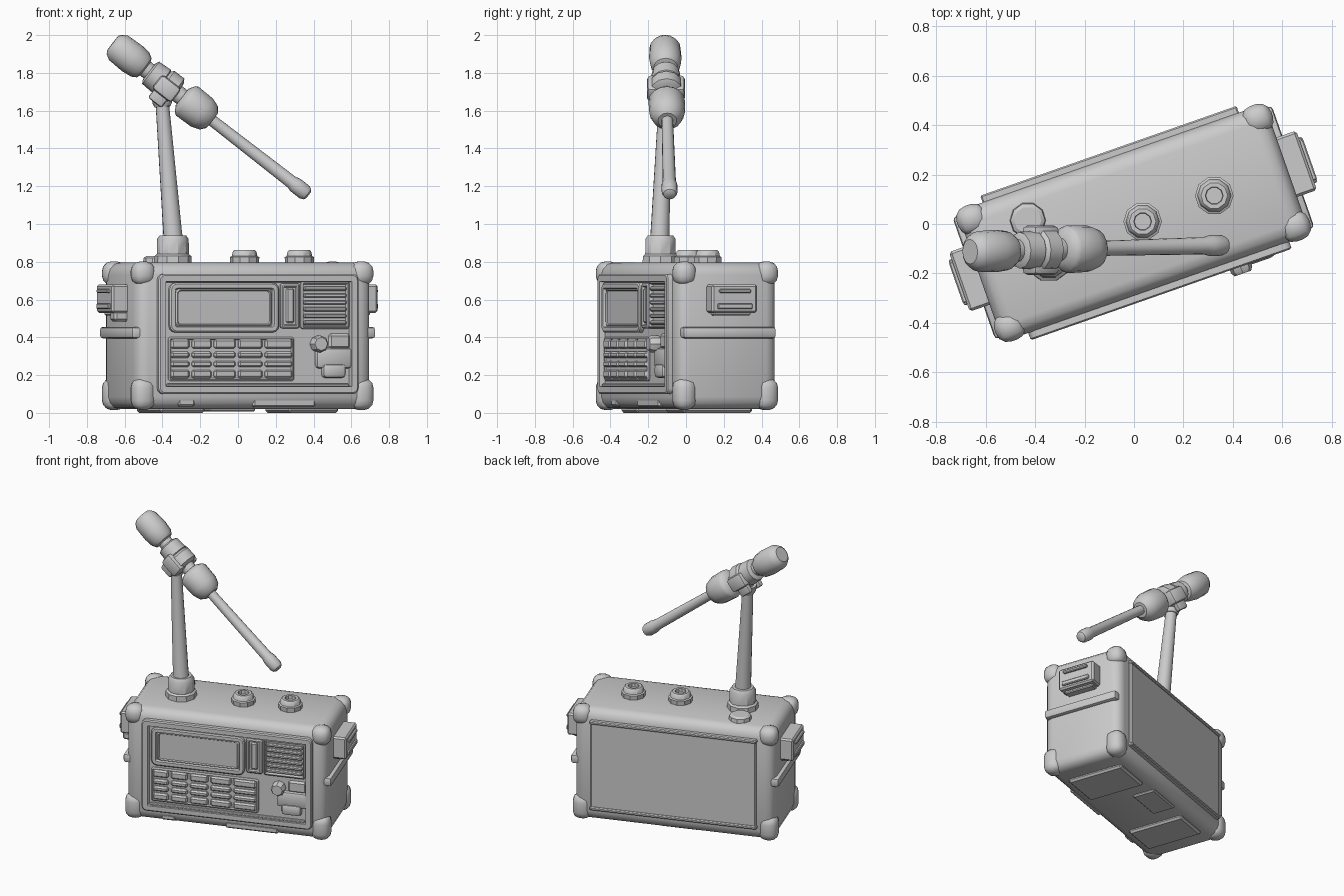
import bpy, bmesh, math
from mathutils import Matrix, Vector

TURN = Matrix.Rotation(math.radians(19.3), 4, 'Z')   # the case stands turned on the ground

grey = bpy.data.materials.new("plain grey")
grey.diffuse_color = (0.6, 0.6, 0.6, 1)


def finish(name, bm, mat4=TURN, angle=35):
    bmesh.ops.transform(bm, matrix=mat4, verts=bm.verts)
    bmesh.ops.recalc_face_normals(bm, faces=bm.faces)
    me = bpy.data.meshes.new(name)
    bm.to_mesh(me)
    bm.free()
    me.materials.append(grey)
    me.shade_smooth()
    me.set_sharp_from_angle(angle=math.radians(angle))
    ob = bpy.data.objects.new(name, me)
    bpy.context.collection.objects.link(ob)
    return ob


def make_box(x, y, z):
    bm = bmesh.new()
    size = Vector((x[1] - x[0], y[1] - y[0], z[1] - z[0]))
    mid = Vector((x[0] + x[1], y[0] + y[1], z[0] + z[1])) / 2
    bmesh.ops.create_cube(bm, size=1, matrix=Matrix.Translation(mid) @ Matrix.Diagonal((*size, 1)))
    return bm


def box(name, x, y, z, bevel=0.008, seg=1, mat4=TURN):
    bm = make_box(x, y, z)
    if bevel:
        bmesh.ops.bevel(bm, geom=bm.edges[:], offset=bevel, segments=seg, profile=0.5, affect='EDGES')
    return finish(name, bm, mat4)


def frame(name, x, y, z, corner, rim, depth):
    """Rounded plate on the front whose middle is sunk by depth."""
    bm = make_box(x, y, z)
    along_y = [e for e in bm.edges if abs((e.verts[0].co - e.verts[1].co).y) > 1e-4]
    bmesh.ops.bevel(bm, geom=along_y, offset=corner, segments=3, profile=0.5, affect='EDGES')
    bm.normal_update()
    face = min(bm.faces, key=lambda f: f.calc_center_median().y)
    bmesh.ops.inset_region(bm, faces=[face], thickness=0.008, depth=0.006)
    bmesh.ops.inset_region(bm, faces=[face], thickness=rim - 0.014)
    bmesh.ops.inset_region(bm, faces=[face], thickness=0.006)
    for v in face.verts:
        v.co.y += depth
    return finish(name, bm)


def lathe(name, start, end, profile, n=20, angle=35):
    """Turned part: profile of (distance, radius) along the line start -> end."""
    start, end = Vector(start), Vector(end)
    rot = (end - start).to_track_quat('Z', 'Y').to_matrix().to_4x4()
    bm = bmesh.new()
    rings = [[bm.verts.new((r * math.cos(2 * math.pi * i / n), r * math.sin(2 * math.pi * i / n), t))
              for i in range(n)] for t, r in profile]
    for a, b in zip(rings, rings[1:]):
        for i in range(n):
            bm.faces.new((a[i], a[(i + 1) % n], b[(i + 1) % n], b[i]))
    bm.faces.new(rings[0])
    bm.faces.new(rings[-1])
    return finish(name, bm, Matrix.Translation(start) @ rot, angle)


# --- case ---
box("case", (-0.66, 0.66), (-0.275, 0.285), (0.02, 0.795), 0.065, 3)
for sx in (-1, 1):
    for ylo, yhi in ((-0.285, -0.165), (0.175, 0.295)):
        xs = sorted((sx * 0.55, sx * 0.675))
        box("lower_corner_bumper", xs, (ylo, yhi), (0.015, 0.185), 0.05, 3)
        box("upper_corner_bumper", xs, (ylo, yhi), (0.675, 0.802), 0.05, 3)
    # end band, end bracket and its bars
    box("end_band", sorted((sx * 0.6, sx * 0.685)), (-0.255, 0.268), (0.395, 0.455), 0.015, 2)
    box("end_bracket", sorted((sx * 0.64, sx * 0.745)), (-0.115, 0.14), (0.53, 0.68), 0.01)
    box("bracket_upper_bar", sorted((sx * 0.7, sx * 0.76)), (-0.075, 0.1), (0.635, 0.655), 0.005)
    box("bracket_lower_bar", sorted((sx * 0.7, sx * 0.758)), (-0.085, 0.11), (0.55, 0.58), 0.005)
    box("bracket_foot", sorted((sx * 0.64, sx * 0.71)), (-0.09, 0.115), (0.515, 0.54), 0.006)
box("bracket_hook", (-0.73, -0.64), (-0.11, -0.03), (0.485, 0.54), 0.012)

# --- back panel with lips ---
box("back_panel", (-0.545, 0.545), (0.2, 0.303), (0.11, 0.72), 0.008)
for z in (0.105, 0.705):
    box("back_lip", (-0.55, 0.55), (0.25, 0.314), (z, z + 0.022), 0.006)

# --- underside ---
for x0, x1 in ((-0.5, -0.25), (0.22, 0.5)):
    box("foot_plate", (x0, x1), (-0.19, 0.2), (0.0, 0.05), 0.012)
box("bottom_middle_pad", (-0.14, 0.12), (0.06, 0.22), (0.008, 0.04), 0.008)
box("front_long_tab", (-0.01, 0.34), (-0.272, -0.2), (0.03, 0.075), 0.01)
box("front_short_tab", (-0.43, -0.335), (-0.272, -0.2), (0.035, 0.075), 0.01)

# --- front panel ---
frame("front_panel", (-0.55, 0.57), (-0.3, -0.2), (0.1, 0.735), 0.03, 0.045, 0.028)
box("front_lower_rail", (-0.5, 0.52), (-0.297, -0.26), (0.137, 0.155), 0.005)
box("front_upper_rail", (-0.5, 0.52), (-0.297, -0.26), (0.697, 0.71), 0.005)
frame("screen_bezel", (-0.488, 0.126), (-0.3, -0.26), (0.425, 0.69), 0.04, 0.036, 0.018)
frame("screen", (-0.452, 0.09), (-0.289, -0.26), (0.455, 0.66), 0.03, 0.016, 0.008)
frame("slider_slot", (0.137, 0.243), (-0.294, -0.26), (0.448, 0.685), 0.012, 0.022, 0.014)
box("slider", (0.168, 0.212), (-0.3, -0.26), (0.475, 0.66), 0.008)
frame("speaker_frame", (0.252, 0.522), (-0.292, -0.26), (0.445, 0.695), 0.012, 0.016, 0.018)
for i in range(6):
    z = 0.466 + i * 0.036
    box("speaker_slat", (0.268, 0.506), (-0.298, -0.26), (z, z + 0.022), 0.006)

# --- keypad ---
frame("keypad_plate", (-0.49, 0.215), (-0.284, -0.26), (0.168, 0.402), 0.015, 0.016, 0.008)
columns = [(-0.478, -0.375), (-0.36, -0.25), (-0.235, -0.115), (-0.1, 0.035), (0.05, 0.203)]
for z0, z1 in ((0.183, 0.228), (0.242, 0.276), (0.29, 0.325), (0.34, 0.39)):
    for x0, x1 in columns:
        box("key", (x0, x1), (-0.3, -0.26), (z0, z1), 0.01)

# --- connector on the front ---
box("connector_plate", (0.335, 0.54), (-0.302, -0.26), (0.235, 0.345), 0.02, 2)
box("connector_lower_block", (0.37, 0.5), (-0.312, -0.26), (0.185, 0.26), 0.02, 2)
box("connector_side_lug", (0.41, 0.53), (-0.29, -0.26), (0.34, 0.42), 0.012)
lathe("connector_knob", TURN @ Vector((0.35, -0.26, 0.365)), TURN @ Vector((0.35, -0.35, 0.365)),
      [(0, 0.045), (0.06, 0.045), (0.075, 0.035)], 8)

# --- top controls ---
for x, y in ((0.035, 0.01), (0.325, 0.115)):
    lathe("top_knob", (x, y, 0.78), (x, y, 1), [(0, 0.075), (0.045, 0.078), (0.05, 0.068), (0.075, 0.062),
          (0.082, 0.054), (0.082, 0.036), (0.058, 0.034)], 10)
lathe("top_button", (-0.43, 0.015, 0.78), (-0.43, 0.015, 1), [(0, 0.075), (0.04, 0.07), (0.05, 0.055)], 10)

# --- mast ---
lathe("mast_base", (-0.345, -0.135, 0.78), (-0.345, -0.135, 1),
      [(0, 0.1), (0.05, 0.098), (0.06, 0.085), (0.14, 0.084), (0.16, 0.07), (0.16, 0.045)], 10)
lathe("mast", (-0.342, -0.14, 0.9), (-0.405, -0.108, 1.69), [(0, 0.054), (0.05, 0.05), (0.72, 0.036), (0.79, 0.036)], 16)

# --- boom with counterweight, clamp and rod ---
A = Vector((-0.664, -0.112, 1.957))
B = Vector((0.37, -0.086, 1.155))
lathe("counterweight", A, B, [(0, 0.05), (0.012, 0.066), (0.04, 0.082), (0.13, 0.086), (0.185, 0.08),
      (0.212, 0.064), (0.22, 0.045)], 16)
lathe("boom_core", A, B, [(0.2, 0.046), (0.52, 0.046)], 16)
lathe("clamp_ring", A, B, [(0.245, 0.055), (0.255, 0.074), (0.33, 0.078), (0.345, 0.06)], 12)
lathe("clamp_body", A, B, [(0.335, 0.07), (0.35, 0.085), (0.415, 0.085), (0.43, 0.06)], 12)
lathe("boom_grip", A, B, [(0.465, 0.055), (0.485, 0.088), (0.5, 0.097), (0.6, 0.094), (0.645, 0.078),
      (0.668, 0.05), (0.668, 0.03)], 16)
lathe("boom_rod", A, B, [(0.62, 0.03), (1.2, 0.035), (1.225, 0.042), (1.285, 0.042), (1.305, 0.034), (1.313, 0.02)], 16)

# clevis joining mast and boom
at = Matrix.Translation((-0.405, -0.106, 1.69)) @ Matrix.Rotation(math.radians(38), 4, 'Y')
box("clamp_block", (-0.06, 0.07), (-0.1, 0.1), (-0.01, 0.085), 0.02, 2, at)
for y0 in (-0.075, 0.04):
    box("clevis_cheek", (-0.045, 0.045), (y0, y0 + 0.035), (-0.06, 0.05), 0.012, 2, at)
lathe("mast_collar", (-0.399, -0.111, 1.62), (-0.405, -0.108, 1.69), [(0, 0.042), (0.02, 0.052), (0.06, 0.055)], 10)
